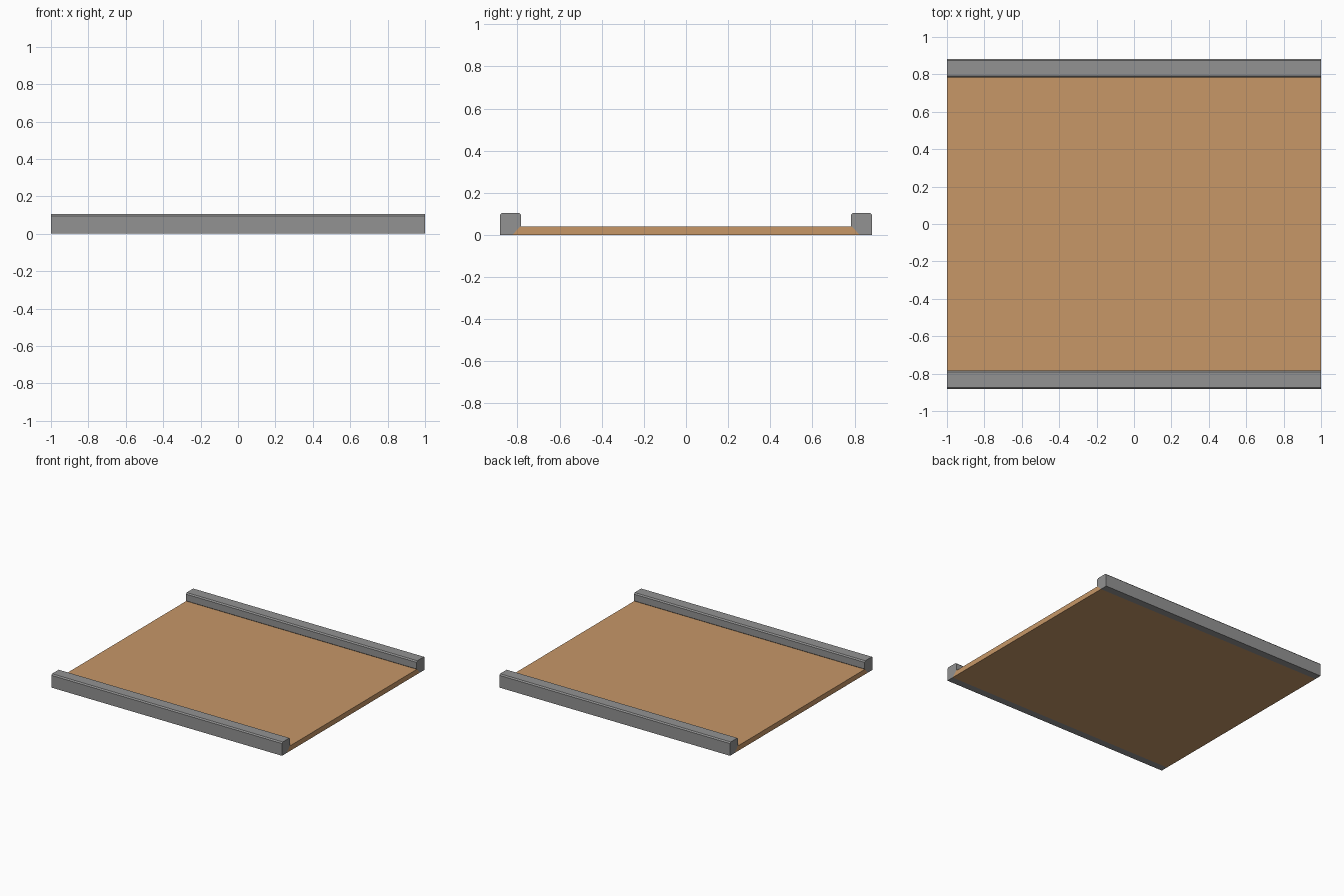
import bpy, bmesh

if "Cube" in bpy.data.objects:
    bpy.data.objects.remove(bpy.data.objects["Cube"])


def material(name, rgb):
    m = bpy.data.materials.new(name)
    m.diffuse_color = (*rgb, 1)
    m.use_nodes = True
    m.node_tree.nodes["Principled BSDF"].inputs["Base Color"].default_value = m.diffuse_color
    return m


def extrude_x(name, profile, mat, half=1.0):
    """Extrude a closed (y, z) profile along x, centred on x = 0."""
    bm = bmesh.new()
    face = bm.faces.new([bm.verts.new((-half, y, z)) for y, z in profile])
    out = bmesh.ops.extrude_face_region(bm, geom=[face])
    verts = [g for g in out["geom"] if isinstance(g, bmesh.types.BMVert)]
    bmesh.ops.translate(bm, verts=verts, vec=(2 * half, 0, 0))
    bmesh.ops.recalc_face_normals(bm, faces=bm.faces[:])
    me = bpy.data.meshes.new(name)
    bm.to_mesh(me)
    bm.free()
    me.materials.append(mat)
    ob = bpy.data.objects.new(name, me)
    bpy.context.collection.objects.link(ob)
    return ob


grey = material("concrete grey", (0.29, 0.29, 0.29))
tan = material("sandy tan", (0.57, 0.31, 0.137))

# Floor slab, its edges sloped to meet the undercut of the kerbs
extrude_x("floor", [(-0.825, 0), (0.825, 0), (0.787, 0.04), (-0.787, 0.04)], tan)

# Kerbs: chamfered top corners and a sloping undercut on the inner side
kerb = [(0.883, 0), (0.883, 0.096), (0.874, 0.105), (0.792, 0.105),
        (0.783, 0.096), (0.783, 0.044), (0.825, 0)]
for name, side in (("back_kerb", 1), ("front_kerb", -1)):
    extrude_x(name, [(y * side, z) for y, z in kerb], grey)
